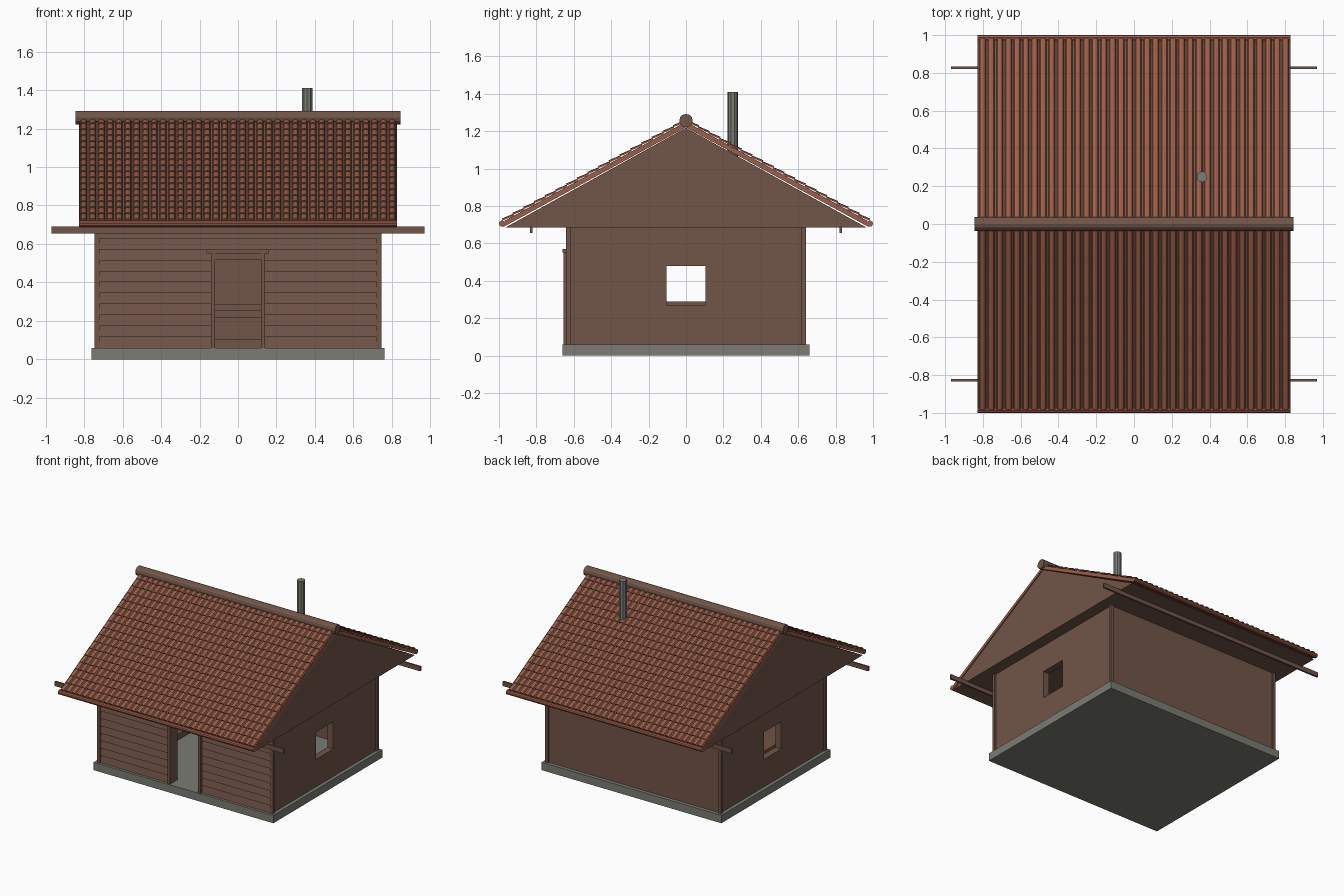
import bpy, bmesh, math

cube = bpy.data.objects.get("Cube")
if cube:
    bpy.data.objects.remove(cube, do_unlink=True)


def material(name, rgb):
    m = bpy.data.materials.new(name)
    m.use_nodes = True
    m.diffuse_color = (*rgb, 1)
    m.node_tree.nodes["Principled BSDF"].inputs["Base Color"].default_value = (*rgb, 1)
    return m


wood = material("brown wood", (0.165, 0.09, 0.065))
clay = material("red clay", (0.34, 0.11, 0.065))
stone = material("grey concrete", (0.2, 0.2, 0.175))


def finish(name, bm, *mats):
    bmesh.ops.recalc_face_normals(bm, faces=bm.faces)
    me = bpy.data.meshes.new(name)
    bm.to_mesh(me)
    bm.free()
    for m in mats:
        me.materials.append(m)
    ob = bpy.data.objects.new(name, me)
    bpy.context.collection.objects.link(ob)
    return ob


def prism(name, profile, x0, x1, mat):
    """Extrude a (y, z) outline along x."""
    bm = bmesh.new()
    face = bm.faces.new([bm.verts.new((x0, y, z)) for y, z in profile])
    new = bmesh.ops.extrude_face_region(bm, geom=[face])["geom"]
    bmesh.ops.translate(bm, vec=(x1 - x0, 0, 0),
                        verts=[v for v in new if isinstance(v, bmesh.types.BMVert)])
    return finish(name, bm, mat)


def box(name, x, y, z, mat):
    return prism(name, [(y[0], z[0]), (y[1], z[0]), (y[1], z[1]), (y[0], z[1])], *x, mat)


def cylinder(name, radius, length, loc, sides, mat, along_x=False):
    bm = bmesh.new()
    bmesh.ops.create_cone(bm, cap_ends=True, segments=sides, radius1=radius,
                          radius2=radius, depth=length)
    ob = finish(name, bm, mat)
    ob.location = loc
    if along_x:
        ob.rotation_euler.y = math.pi / 2
    return ob


def wall(name, us, zs, hole, place):
    """Panel on a grid of stops, leaving out the hole cells."""
    bm = bmesh.new()
    v = {(i, j): bm.verts.new(place(u, z)) for i, u in enumerate(us) for j, z in enumerate(zs)}
    for i in range(len(us) - 1):
        for j in range(len(zs) - 1):
            if (i, j) != hole:
                bm.faces.new([v[i, j], v[i + 1, j], v[i + 1, j + 1], v[i, j + 1]])
    ob = finish(name, bm, wood)
    mod = ob.modifiers.new("thickness", "SOLIDIFY")
    mod.thickness = 0.05
    mod.offset = 0
    return ob


# Foundation, also the inside floor
BASE, TOP = 0.06, 0.685
box("foundation", (-0.762, 0.762), (-0.66, 0.66), (0, BASE), stone)

# Walls with a door opening and two window openings
wall("front_wall", [-0.72, -0.13, 0.13, 0.72], [BASE, 0.53, TOP], (1, 0),
     lambda u, z: (u, -0.603, z))
wall("back_wall", [-0.72, 0.72], [BASE, TOP], None, lambda u, z: (u, 0.607, z))
for side, s in (("left", 1), ("right", -1)):
    wall(side + "_wall", [-0.625, -0.103, 0.103, 0.625], [BASE, 0.27, 0.48, TOP], (1, 1),
         lambda u, z: (s * 0.71, u, z))
    for end, t in (("front", -1), ("back", 1)):
        box(f"{side}_{end}_corner_post", sorted((s * 0.72, s * 0.745)),
            sorted((t * 0.617, t * 0.642)), (BASE, TOP), wood)


# Lapped boards on the front
def cladding(name, x0, x1, first, last):
    pitch = (TOP - BASE) / 11
    outline = [(-0.62, BASE + first * pitch)]
    for i in range(first, last):
        outline += [(-0.64, BASE + i * pitch), (-0.63, BASE + (i + 1) * pitch)]
    outline.append((-0.62, BASE + last * pitch))
    prism(name, outline, x0, x1, wood)


cladding("right_cladding", -0.722, -0.135, 0, 11)
cladding("left_cladding", 0.135, 0.722, 0, 11)
cladding("upper_cladding", -0.135, 0.135, 9, 11)

# Door frame
for side, s in (("left", 1), ("right", -1)):
    box(side + "_door_jamb", sorted((s * 0.12, s * 0.14)), (-0.655, -0.56), (BASE, 0.55), wood)
box("door_head", (-0.12, 0.12), (-0.65, -0.56), (0.52, 0.55), wood)
box("door_lintel", (-0.165, 0.16), (-0.66, -0.6), (0.55, 0.57), wood)

# Corner bench inside
for name, x, y in (("back_bench", (-0.68, 0.25), (0.35, 0.58)),
                   ("side_bench", (-0.68, -0.48), (-0.57, 0.35))):
    box(name + "_seat", x, y, (0.252, 0.288), wood)
    box(name + "_apron", (x[0], x[1] - 0.02), (y[0] + 0.02, y[1]), (0.215, 0.252), wood)
    box(name + "_step", (x[0], x[1] - 0.01), (y[0] + 0.01, y[1]), (BASE, 0.106), wood)

# Solid gable body under the roof
prism("gable_body", [(-0.965, TOP), (0.965, TOP), (0, 1.218)], -0.823, 0.823, wood)

# Two roof slopes, each with slab, battens and rows of round tiles
SLOPE = math.atan(0.546)
LENGTH = 0.985 / math.cos(SLOPE)
COLS, ROWS, HALF = 36, 17, 0.825
PITCH_X, PITCH_Y = 2 * HALF / COLS, (LENGTH - 0.015) / ROWS


def tiles(name):
    bm = bmesh.new()
    ends = []
    for y, lift in ((0, 0.007), (PITCH_Y, 0.0)):
        arc = [math.pi * k / 4 for k in range(5)]
        ends.append([bm.verts.new((0.018 * math.cos(a), y, 0.003 + lift + 0.011 * math.sin(a)))
                     for a in arc])
    low, high = ends
    for k in range(4):
        bm.faces.new([low[k], low[k + 1], high[k + 1], high[k]])
    foot = [bm.verts.new((v.co.x, 0, 0)) for v in (low[4], low[0])]
    bm.faces.new(low + foot).material_index = 1
    ob = finish(name, bm, clay, wood)
    for count, offset in ((COLS, (PITCH_X, 0, 0)), (ROWS, (0, PITCH_Y, 0))):
        mod = ob.modifiers.new("repeat", "ARRAY")
        mod.count = count
        mod.use_relative_offset = False
        mod.use_constant_offset = True
        mod.constant_offset_displace = offset
    return ob


for side, s in (("front", -1), ("back", 1)):
    turn = 0 if s < 0 else math.pi
    slab = box(side + "_roof_slab", (-0.828, 0.828), (0, LENGTH), (-0.022, 0), clay)
    sheet = box(side + "_roof_sheet", (-HALF, HALF), (0.02, LENGTH), (0, 0.004), wood)
    rows = tiles(side + "_roof_tiles")
    for ob in (slab, sheet, rows):
        ob.rotation_euler = (SLOPE, 0, turn)
        ob.location = (0, s * 0.985, 0.708)
    # Shift the first tile to the end of its row, up from the eave
    rows.location.x = s * (HALF - PITCH_X / 2)
    rows.location.y -= s * 0.01
    rows.location.z += 0.006
    cylinder(side + "_eave_roll", 0.017, 1.656, (0, s * 0.983, 0.705), 10, clay, True)
    box(side + "_eave_beam", (-0.97, 0.97), sorted((s * 0.82, s * 0.834)), (0.655, 0.69), wood)

# Ridge log and chimney pipe
cylinder("ridge_log", 0.036, 1.69, (0, 0, 1.256), 12, wood, True)
cylinder("chimney_pipe", 0.029, 0.36, (0.36, 0.25, 1.23), 10, stone)
